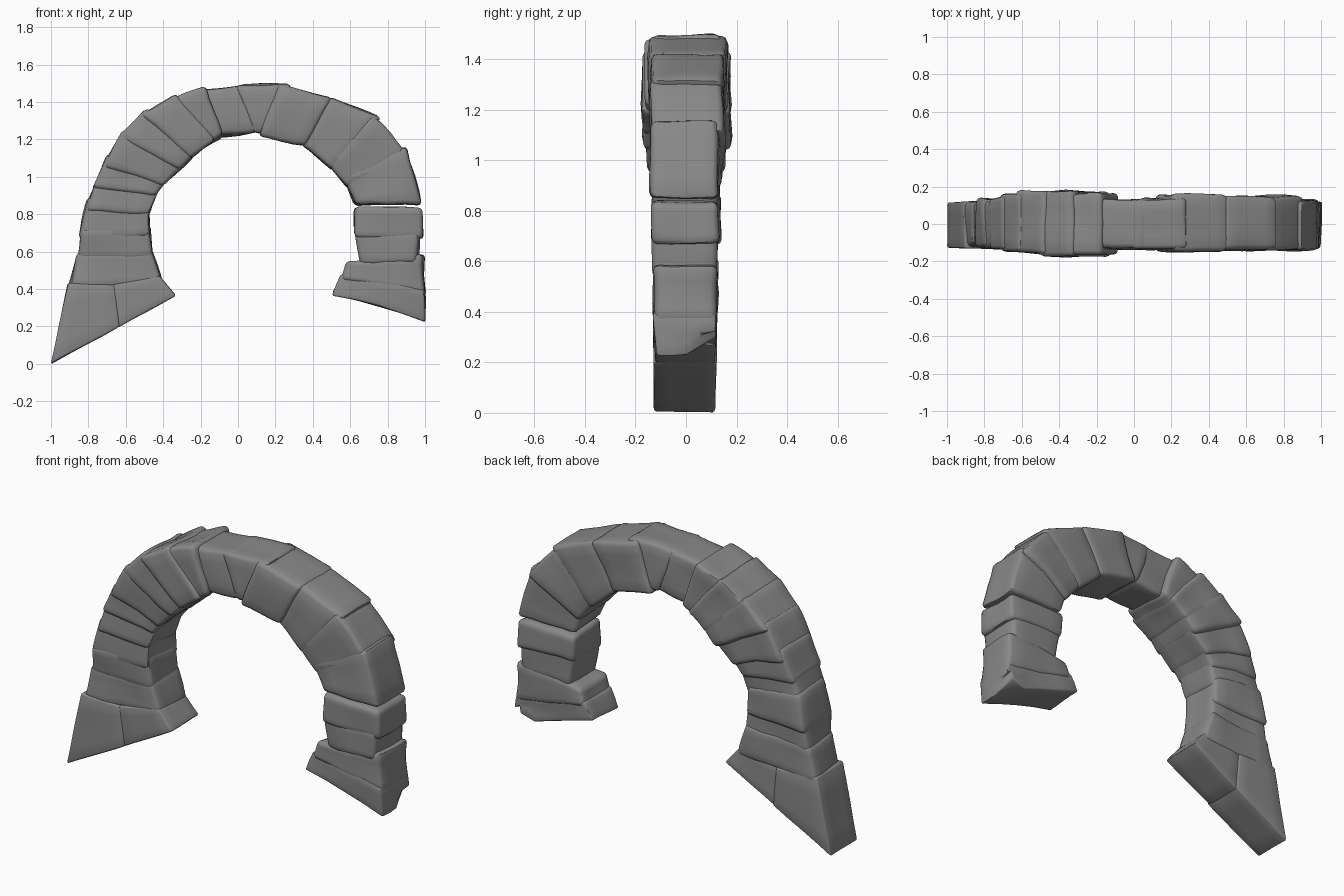
import bpy, bmesh, random, math
from mathutils import Vector, noise

if "Cube" in bpy.data.objects:
    bpy.data.objects.remove(bpy.data.objects["Cube"])

random.seed(4)

# Dark grey rock
rock = bpy.data.materials.new("dark_rock")
rock.diffuse_color = (0.25, 0.25, 0.25, 1)
rock.use_nodes = True
rock.node_tree.nodes["Principled BSDF"].inputs["Base Color"].default_value = rock.diffuse_color


def stone(name, prof, y0, y1, rough=0.016, bevel=0.022):
    """Hewn block: four-corner XZ profile spanning y0..y1, roughened and rounded."""
    bm = bmesh.new()
    jit = lambda: random.uniform(-0.006, 0.006)
    front = [bm.verts.new((x, y0 + jit(), z)) for x, z in prof]
    back = [bm.verts.new((x, y1 + jit(), z)) for x, z in prof]
    bm.faces.new(front)
    bm.faces.new(back[::-1])
    for i in range(4):
        j = (i + 1) % 4
        bm.faces.new((front[j], front[i], back[i], back[j]))
    bmesh.ops.recalc_face_normals(bm, faces=bm.faces[:])
    bmesh.ops.subdivide_edges(bm, edges=bm.edges[:], cuts=3, use_grid_fill=True)
    for v in bm.verts:
        v.co += noise.noise_vector(v.co * 5 + Vector((3, 1, 7))) * rough
    # Round the foot's outer front corner
    if name == "right_foot_base":
        for v in bm.verts:
            if v.co.x > .9 and v.co.z < .29:
                v.co.z += .07 * max(0, v.co.y / .12)
                v.co.x -= .03 * max(0, v.co.y / .12)
    me = bpy.data.meshes.new(name)
    bm.to_mesh(me)
    bm.free()
    me.materials.append(rock)
    ob = bpy.data.objects.new(name, me)
    bpy.context.collection.objects.link(ob)
    mod = ob.modifiers.new("worn_edges", "BEVEL")
    mod.width, mod.segments = bevel, 2
    mod.limit_method, mod.angle_limit = "ANGLE", math.radians(40)
    bpy.ops.object.select_all(action="DESELECT")
    ob.select_set(True)
    bpy.context.view_layer.objects.active = ob
    bpy.ops.object.modifier_apply(modifier=mod.name)
    bpy.ops.object.shade_smooth_by_angle(angle=math.radians(50))


# Slanted left foot, split in two by a crack
stone("left_foot_outer", [(-1, 0), (-.91, .43), (-.655, .42), (-.635, .197)], -.125, .12, .004, .01)
stone("left_foot_inner", [(-.645, .191), (-.67, .42), (-.42, .47), (-.33, .365)], -.124, .12, .004, .01)

# Left leg and left shoulder
stone("left_leg_base", [(-.905, .39), (-.865, .59), (-.465, .62), (-.40, .42)], -.12, .12)
stone("left_leg_lower", [(-.86, .55), (-.84, .72), (-.475, .75), (-.455, .57)], -.122, .12)
stone("left_leg_middle", [(-.855, .67), (-.80, .89), (-.48, .85), (-.475, .68)], -.125, .13)
stone("left_leg_upper", [(-.815, .81), (-.75, 1.0), (-.42, .94), (-.485, .79)], -.13, .13)
stone("left_haunch_lower", [(-.775, .94), (-.69, 1.12), (-.36, 1.0), (-.45, .89)], -.14, .14)
stone("left_haunch_upper", [(-.715, 1.05), (-.615, 1.25), (-.27, 1.08), (-.40, .95)], -.15, .155)
stone("left_shoulder", [(-.64, 1.21), (-.48, 1.365), (-.21, 1.14), (-.31, 1.04)], -.16, .178)
stone("left_crown_lower", [(-.515, 1.32), (-.34, 1.44), (-.12, 1.19), (-.25, 1.10)], -.172, .172)
stone("left_crown_upper", [(-.395, 1.40), (-.17, 1.487), (-.08, 1.22), (-.18, 1.15)], -.162, .16)

# Narrow crown stones
stone("crown_left", [(-.23, 1.46), (.06, 1.495), (.12, 1.24), (-.12, 1.215)], -.125, .13)
stone("crown_right", [(-.01, 1.49), (.28, 1.49), (.25, 1.21), (.08, 1.235)], -.13, .14)

# Right shoulder
stone("right_crown", [(.21, 1.49), (.51, 1.425), (.36, 1.16), (.11, 1.215)], -.142, .16)
stone("right_shoulder", [(.495, 1.43), (.77, 1.315), (.51, 1.03), (.335, 1.17)], -.135, .145)
stone("right_haunch_upper", [(.72, 1.33), (.92, 1.12), (.59, .94), (.475, 1.07)], -.135, .145)
stone("right_haunch_lower", [(.91, 1.165), (.985, .85), (.625, .85), (.56, 1.01)], -.135, .13)

# Right leg, with an open joint above it
stone("right_leg_upper", [(.62, .84), (.985, .835), (.985, .67), (.63, .68)], -.135, .13)
stone("right_leg_lower", [(.63, .72), (.965, .71), (.965, .54), (.65, .53)], -.128, .12)
stone("right_foot_wedge", [(.575, .545), (.995, .59), (1.0, .36), (.55, .445)], -.128, .122)
stone("right_foot_base", [(.55, .475), (.995, .395), (1.0, .23), (.505, .37)], -.125, .12)
